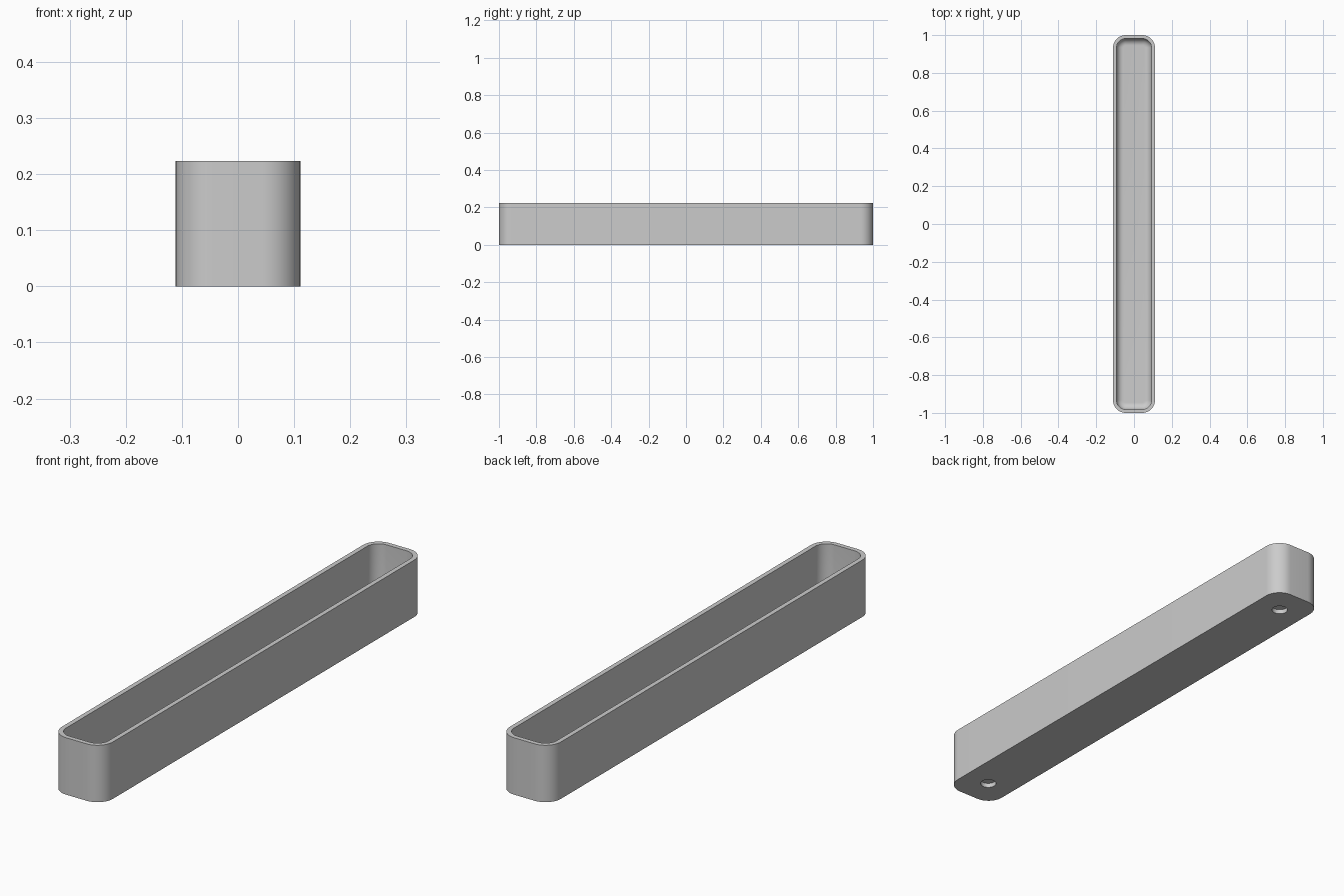
import bpy, bmesh
from math import sin, cos, pi, radians

HALF_X, HALF_Y, HEIGHT = 0.111, 1.0, 0.223
CORNER, WALL, FLOOR, FILLET = 0.067, 0.0185, 0.04, 0.036
HOLE_Y, HOLE_R, HOLE_DEPTH = 0.882, 0.03, 0.018
SEGS = 14

if "Cube" in bpy.data.objects:
    bpy.data.objects.remove(bpy.data.objects["Cube"])

grey = bpy.data.materials.new("light_grey")
grey.use_nodes = True
colour = (0.6, 0.6, 0.6, 1)
grey.diffuse_color = colour
grey.node_tree.nodes["Principled BSDF"].inputs["Base Color"].default_value = colour


def rounded_loop(bm, inset, z):
    """Rounded rectangle, inset from the outer wall, at height z."""
    r = CORNER - inset
    cx, cy = HALF_X - CORNER, HALF_Y - CORNER
    verts = []
    for q, (sx, sy) in enumerate([(1, 1), (-1, 1), (-1, -1), (1, -1)]):
        for i in range(SEGS + 1):
            a = (q + i / SEGS) * pi / 2
            verts.append(bm.verts.new((sx * cx + r * cos(a), sy * cy + r * sin(a), z)))
    return verts


# Section of the tray: outer wall, rim, inner wall, filleted floor
section = [(0, 0), (0, HEIGHT), (WALL, HEIGHT)]
for i in range(11):
    a = i / 10 * pi / 2
    section.append((WALL + FILLET * (1 - cos(a)), FLOOR + FILLET * (1 - sin(a))))

bm = bmesh.new()
loops = [rounded_loop(bm, inset, z) for inset, z in section]
for low, high in zip(loops, loops[1:]):
    n = len(low)
    for i in range(n):
        j = (i + 1) % n
        bm.faces.new((low[i], low[j], high[j], high[i]))
bm.faces.new(list(reversed(loops[0])))
bm.faces.new(loops[-1])
bmesh.ops.recalc_face_normals(bm, faces=bm.faces)
mesh = bpy.data.meshes.new("tray")
bm.to_mesh(mesh)
bm.free()
tray = bpy.data.objects.new("tray", mesh)
bpy.context.collection.objects.link(tray)
mesh.materials.append(grey)

# Blind round holes in the underside
for side in (-1, 1):
    bpy.ops.mesh.primitive_cylinder_add(vertices=40, radius=HOLE_R, depth=2 * HOLE_DEPTH,
                                        location=(0, side * HOLE_Y, 0))
    cutter = bpy.context.object
    cutter.name = "hole_cutter"
    cutter.hide_render = True
    cutter.data.materials.append(grey)
    cut = tray.modifiers.new("hole", 'BOOLEAN')
    cut.operation = 'DIFFERENCE'
    cut.solver = 'EXACT'
    cut.object = cutter
    bpy.ops.object.select_all(action='DESELECT')
    tray.select_set(True)
    bpy.context.view_layer.objects.active = tray
    bpy.ops.object.modifier_apply(modifier=cut.name)
    bpy.data.objects.remove(cutter)

bpy.ops.object.shade_smooth_by_angle(angle=radians(30))
